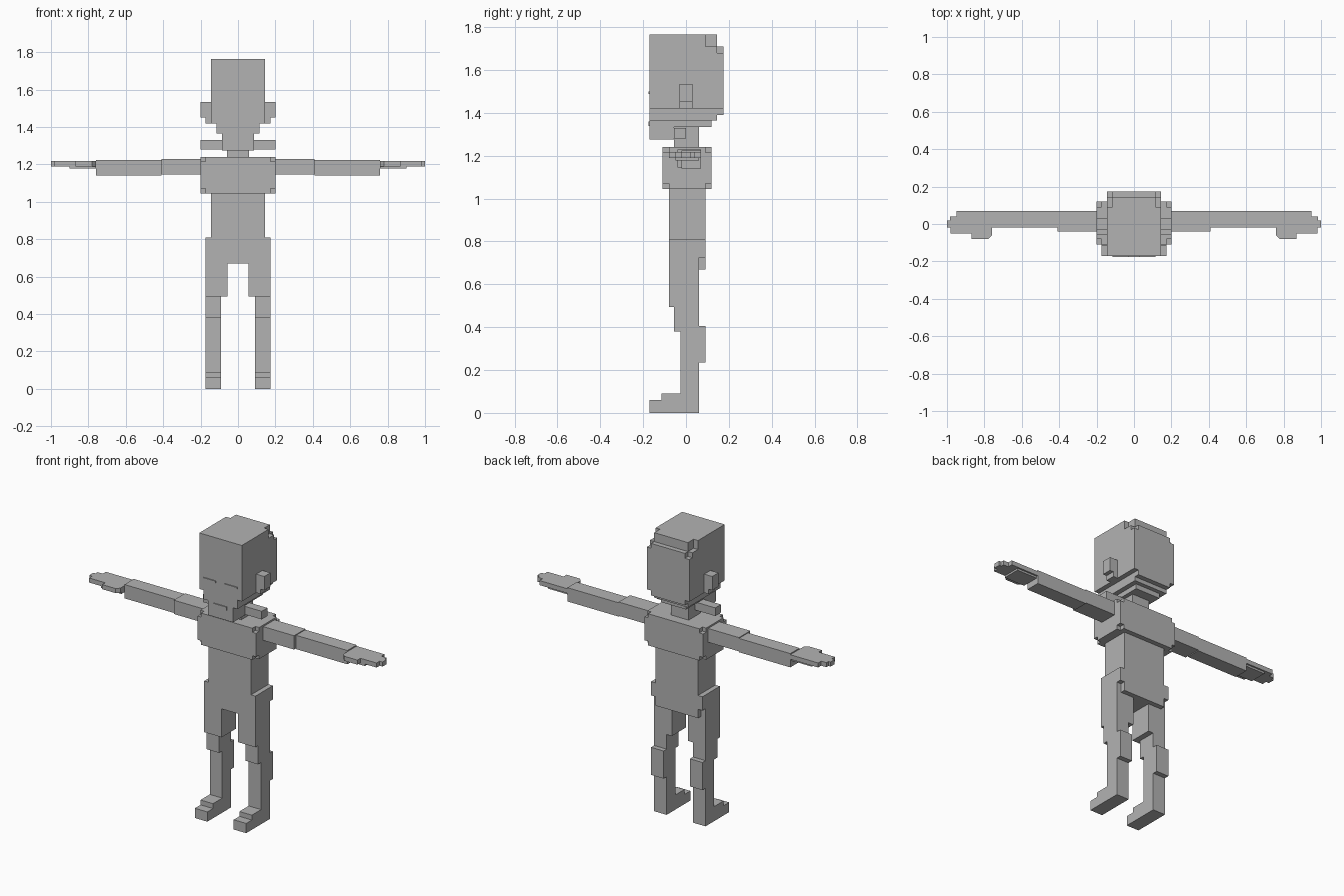
import bpy, bmesh

if "Cube" in bpy.data.objects:
    bpy.data.objects.remove(bpy.data.objects["Cube"])

grey = bpy.data.materials.new("plain grey")
grey.diffuse_color = (0.45, 0.45, 0.45, 1)
grey.use_nodes = True
grey.node_tree.nodes["Principled BSDF"].inputs["Base Color"].default_value = grey.diffuse_color


def finish(name, bm, mirror=False):
    """Turn a bmesh into an object, optionally mirrored across x = 0."""
    bmesh.ops.recalc_face_normals(bm, faces=bm.faces)
    me = bpy.data.meshes.new(name)
    bm.to_mesh(me)
    bm.free()
    me.materials.append(grey)
    ob = bpy.data.objects.new(name, me)
    bpy.context.collection.objects.link(ob)
    if mirror:
        mod = ob.modifiers.new("mirror", 'MIRROR')
        mod.use_mirror_merge = False
    return ob


def boxes(name, specs, mirror=False):
    """Each spec is x0, x1, y0, y1, z0, z1."""
    bm = bmesh.new()
    for x0, x1, y0, y1, z0, z1 in specs:
        for v in bmesh.ops.create_cube(bm, size=1)["verts"]:
            v.co = (x1 if v.co.x > 0 else x0,
                    y1 if v.co.y > 0 else y0,
                    z1 if v.co.z > 0 else z0)
    return finish(name, bm, mirror)


def prism(name, outline, axis, lo, hi, mirror=False):
    """Extrude an outline: yz points along x, or xy points along z."""
    bm = bmesh.new()
    def place(a, b, d):
        return (d, a, b) if axis == 'X' else (a, b, d)
    rings = [[bm.verts.new(place(a, b, d)) for a, b in outline] for d in (lo, hi)]
    bm.faces.new(rings[0])
    bm.faces.new(rings[1])
    n = len(outline)
    for i in range(n):
        j = (i + 1) % n
        bm.faces.new((rings[0][i], rings[0][j], rings[1][j], rings[1][i]))
    return finish(name, bm, mirror)


# Head: cranium, stepped crown and stepped jaw
boxes("head", [
    (-.145, .145, -.17, .145, 1.42, 1.71),
    (-.145, .145, -.17, .09, 1.71, 1.765),
    (-.115, .115, .09, .145, 1.71, 1.765),
    (-.145, .145, .145, .175, 1.42, 1.68),
    (-.115, .115, .145, .175, 1.68, 1.71),
    (-.115, .115, -.17, .175, 1.39, 1.42),
    (-.115, .115, -.17, .145, 1.365, 1.39),
    (-.085, .085, -.17, .12, 1.335, 1.365),
])
boxes("chin", [(-.085, .085, -.17, -.055, 1.275, 1.335)])
boxes("ear", [
    (.145, .20, -.03, .03, 1.45, 1.535),
    (.145, .175, -.03, .03, 1.42, 1.45),
], mirror=True)

# Thin raised face details
boxes("eyebrow", [(.03, .115, -.176, -.17, 1.488, 1.50)], mirror=True)
boxes("mouth", [(-.045, .045, -.176, -.17, 1.34, 1.36)])

# Neck with a cross bar
boxes("neck", [(-.06, .06, -.055, .06, 1.24, 1.335)])
boxes("neck_bar", [(.06, .20, -.055, 0, 1.28, 1.33)], mirror=True)

# Chest block with notched corners
boxes("chest", [
    (-.20, .20, -.11, .12, 1.07, 1.215),
    (-.20, .20, -.08, .09, 1.045, 1.24),
    (-.175, .175, -.11, .12, 1.045, 1.24),
])

# Waist and pelvis
boxes("torso", [(-.145, .145, -.08, .09, .81, 1.045)])
boxes("pelvis", [
    (-.175, .175, -.08, .09, .725, .81),
    (-.175, .175, -.08, .06, .67, .725),
    (-.145, .145, .06, .09, .67, .725),
])

# Legs
boxes("thigh", [(.055, .175, -.08, .06, .495, .67)], mirror=True)
leg = [(-.055, .495), (-.055, .38), (-.025, .38), (-.025, .09), (-.115, .09),
       (-.115, .06), (-.17, .06), (-.17, 0), (.06, 0), (.06, .235),
       (.09, .235), (.09, .405), (.06, .405), (.06, .495)]
prism("lower_leg", leg, 'X', .09, .175, mirror=True)

# Arms
boxes("upper_arm", [(.20, .41, -.04, .07, 1.145, 1.23)], mirror=True)
boxes("forearm", [(.41, .76, -.02, .07, 1.14, 1.225)], mirror=True)

# Hands: flat outline with thumb and stepped fingertips, plus a palm pad
hand = [(.76, .07), (.95, .07), (.95, .04), (.985, .04), (.985, .02),
        (1.0, .02), (1.0, -.02), (.98, -.02), (.98, -.05), (.87, -.05),
        (.87, -.08), (.78, -.08), (.76, -.06)]
prism("hand", hand, 'Z', 1.19, 1.218, mirror=True)
boxes("palm", [(.76, .90, -.05, .06, 1.178, 1.19)], mirror=True)
